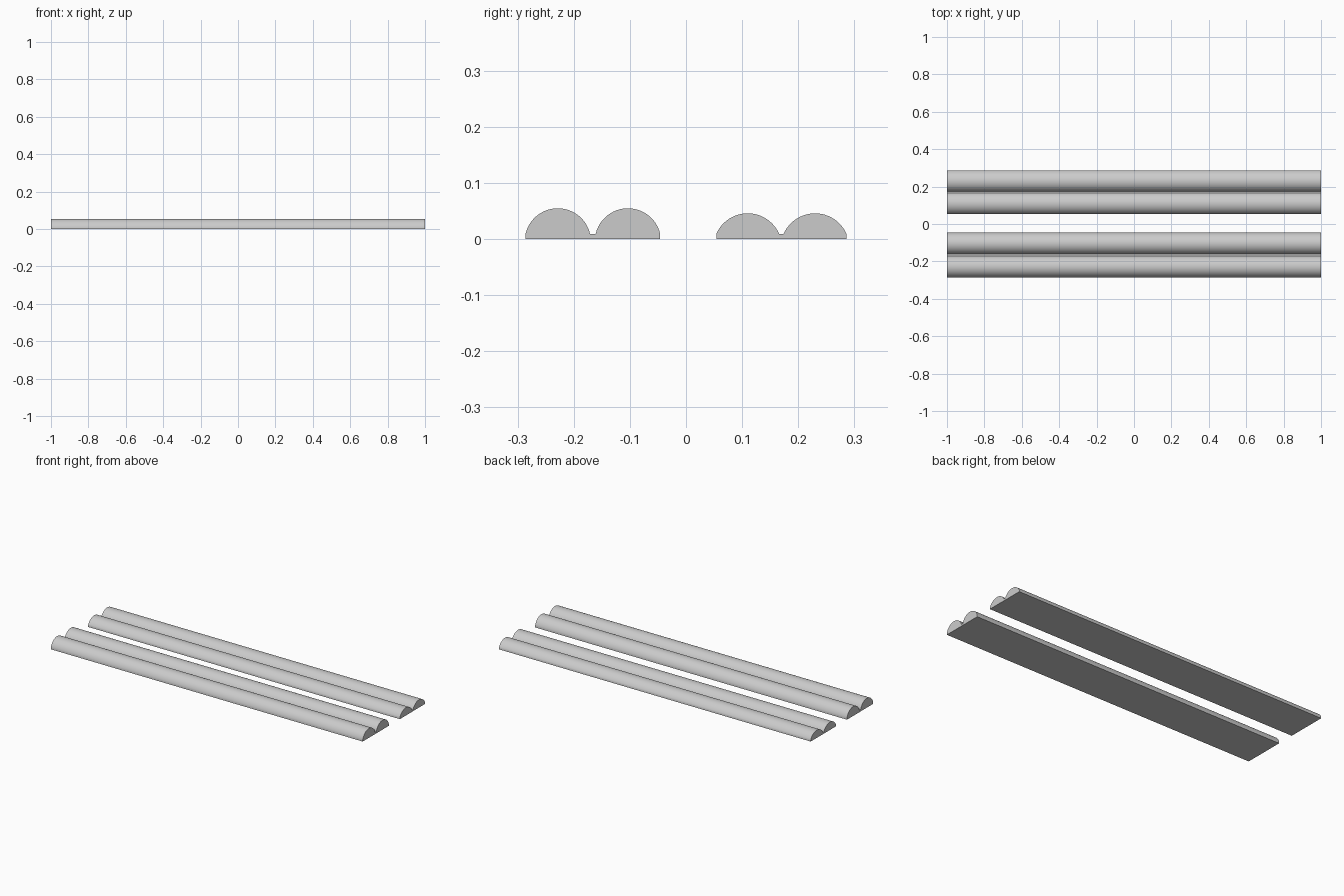
import bpy, bmesh, math

if "Cube" in bpy.data.objects:
    bpy.data.objects.remove(bpy.data.objects["Cube"])

LENGTH = 2.0
LIP = 0.009      # height of the flat base strip under the ridges
SEGMENTS = 24

grey = bpy.data.materials.new("light grey")
grey.diffuse_color = (0.6, 0.6, 0.6, 1)
grey.use_nodes = True
grey.node_tree.nodes["Principled BSDF"].inputs["Base Color"].default_value = grey.diffuse_color


def arc(center, half, rise):
    """Circular arc of (y, z) points standing on the base strip."""
    r = (half ** 2 + rise ** 2) / (2 * rise)
    zc = LIP + rise - r
    a = math.asin(half / r) if rise <= half else math.pi - math.asin(half / r)
    return [(center + r * math.sin(t), zc + r * math.cos(t))
            for t in (-a + 2 * a * i / SEGMENTS for i in range(SEGMENTS + 1))]


def double_ridge(name, centers, half, rise):
    """Flat-bottomed strip with two rounded ridges, extruded along x."""
    y0, y1 = centers[0] - half, centers[1] + half
    profile = [(y0, 0)]
    for c in centers:
        profile += arc(c, half, rise)
    profile.append((y1, 0))
    bm = bmesh.new()
    face = bm.faces.new([bm.verts.new((-LENGTH / 2, y, z)) for y, z in profile])
    ext = bmesh.ops.extrude_face_region(bm, geom=[face])
    moved = [v for v in ext["geom"] if isinstance(v, bmesh.types.BMVert)]
    bmesh.ops.translate(bm, verts=moved, vec=(LENGTH, 0, 0))
    bmesh.ops.recalc_face_normals(bm, faces=bm.faces)
    mesh = bpy.data.meshes.new(name)
    bm.to_mesh(mesh)
    bm.free()
    mesh.materials.append(grey)
    obj = bpy.data.objects.new(name, mesh)
    bpy.context.collection.objects.link(obj)
    bpy.ops.object.select_all(action='DESELECT')
    obj.select_set(True)
    bpy.context.view_layer.objects.active = obj
    bpy.ops.object.shade_smooth_by_angle(angle=math.radians(30))


# Taller strip in front, lower strip behind
double_ridge("front_double_ridge", (-0.2285, -0.1035), 0.0575, 0.0455)
double_ridge("back_double_ridge", (0.11, 0.23), 0.056, 0.0365)
